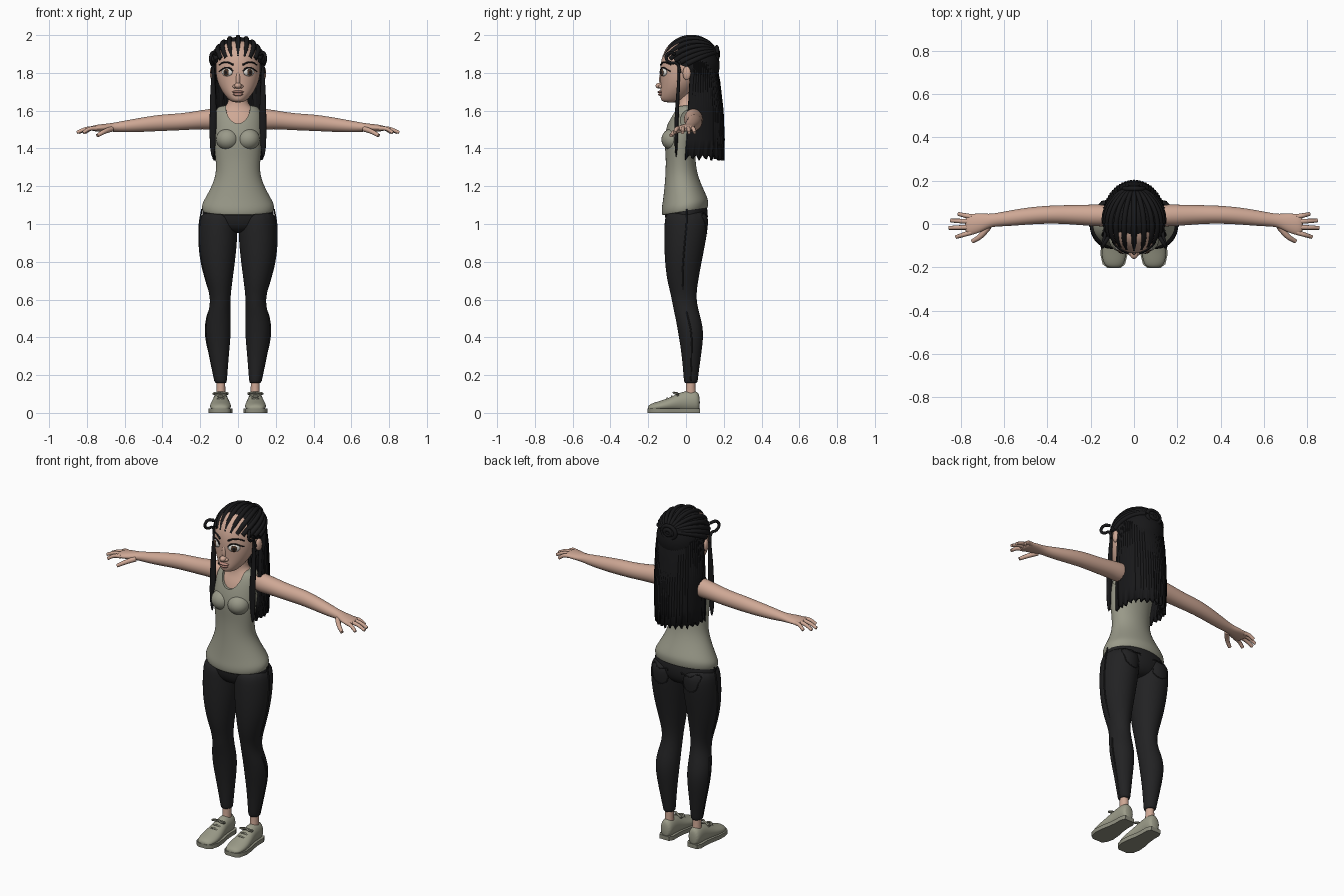
import bpy, bmesh
from math import sin, cos, pi, radians
from mathutils import Vector, Matrix

cube = bpy.data.objects.get("Cube")
if cube:
    bpy.data.objects.remove(cube, do_unlink=True)


def material(name, *rgb):
    m = bpy.data.materials.new(name)
    m.use_nodes = True
    m.diffuse_color = (*rgb, 1)
    m.node_tree.nodes["Principled BSDF"].inputs["Base Color"].default_value = (*rgb, 1)
    return m


skin = material("skin", .62, .39, .3)
lip = material("lip pink", .5, .26, .21)
white = material("eye white", .7, .68, .64)
brown = material("iris brown", .07, .035, .02)
black = material("hair black", .009, .009, .01)
cloth = material("shirt sage", .32, .32, .25)
denim = material("trouser charcoal", .016, .016, .017)
canvas = material("shoe sage", .33, .33, .25)
rubber = material("sole sage", .27, .27, .21)


def finish(name, bm, mat, mirror=False, subsurf=0):
    """Turn a bmesh into an object with optional mirror and smoothing."""
    bmesh.ops.recalc_face_normals(bm, faces=bm.faces)
    mesh = bpy.data.meshes.new(name)
    bm.to_mesh(mesh)
    bm.free()
    mesh.materials.append(mat)
    ob = bpy.data.objects.new(name, mesh)
    bpy.context.collection.objects.link(ob)
    if mirror:
        ob.modifiers.new("mirror", 'MIRROR').use_mirror_merge = False
    if subsurf:
        s = ob.modifiers.new("smooth", 'SUBSURF')
        s.levels = s.render_levels = subsurf
    return ob


def loft(name, rows, mat, axis='Z', mirror=False, n=16, tilt=None, subsurf=2):
    """Skin ellipses; each row is (position along axis, a0, a1, b0, b1)."""
    bm = bmesh.new()
    rings = []
    for t, a0, a1, b0, b1 in rows:
        ring = []
        for i in range(n):
            ang = 2 * pi * i / n
            a = (a0 + a1) / 2 + (a1 - a0) / 2 * cos(ang)
            b = (b0 + b1) / 2 + (b1 - b0) / 2 * sin(ang)
            p = {'Z': (a, b, t), 'X': (t, a, b), 'Y': (a, t, b)}[axis]
            if tilt:
                p = tilt(*p)
            ring.append(bm.verts.new(p))
        rings.append(ring)
    for low, high in zip(rings, rings[1:]):
        for i in range(n):
            j = (i + 1) % n
            bm.faces.new((low[i], low[j], high[j], high[i]))
    bm.faces.new(rings[0])
    bm.faces.new(rings[-1])
    return finish(name, bm, mat, mirror, subsurf)


def wide(rows):
    """Expand centred rows (z, half width, y0, y1)."""
    return [(z, -w, w, y0, y1) for z, w, y0, y1 in rows]


def ball(name, loc, rad, mat, mirror=False, yaw=0.0):
    bm = bmesh.new()
    m = Matrix.LocRotScale(Vector(loc), Matrix.Rotation(yaw, 3, 'Z').to_quaternion(), Vector(rad))
    bmesh.ops.create_uvsphere(bm, u_segments=24, v_segments=16, radius=1, matrix=m)
    return finish(name, bm, mat, mirror)


def tubes(name, paths, r, mat, mirror=True, tip=1.0):
    """Round strands along smooth paths, narrowing towards the tip."""
    cu = bpy.data.curves.new(name, 'CURVE')
    cu.dimensions = '3D'
    cu.bevel_depth, cu.bevel_resolution, cu.resolution_u = r, 3, 6
    cu.use_fill_caps = True
    for path in paths:
        for side in ((1, -1) if mirror else (1,)):
            sp = cu.splines.new('BEZIER')
            sp.bezier_points.add(len(path) - 1)
            for k, (bp, (x, y, z)) in enumerate(zip(sp.bezier_points, path)):
                bp.co = (x * side, y, z)
                bp.handle_left_type = bp.handle_right_type = 'AUTO'
                bp.radius = 1 + (tip - 1) * k / (len(path) - 1)
    cu.materials.append(mat)
    ob = bpy.data.objects.new(name, cu)
    bpy.context.collection.objects.link(ob)
    return ob


def probe(objects, side):
    """Return a function giving the y of the outermost surface at (x, z)."""
    bpy.context.view_layer.update()
    dg = bpy.context.evaluated_depsgraph_get()

    def hit(x, z):
        hits = [o.evaluated_get(dg).ray_cast((x, side, z), (0, -side, 0)) for o in objects]
        return max((h[1].y * side for h in hits if h[0]), default=.1) * side
    return hit


# Trousers: two legs and a pelvis
leg_rows = [
    (.155, .06, .123, -.01, .062), (.17, .058, .125, -.012, .062), (.3, .048, .152, -.022, .08),
    (.42, .036, .174, -.042, .097), (.5, .037, .168, -.056, .08), (.57, .04, .148, -.072, .06),
    (.63, .037, .152, -.082, .056), (.7, .028, .172, -.102, .066), (.8, .014, .197, -.114, .085),
    (.9, .003, .208, -.118, .105), (1, 0, .207, -.117, .122), (1.08, 0, .194, -.11, .118)]
legs = loft("trouser_legs", leg_rows, denim, mirror=True)
pelvis = loft("trouser_pelvis", wide([
    (.95, .08, -.06, .06), (.98, .16, -.1, .1), (1.03, .2, -.115, .117),
    (1.09, .188, -.115, .117), (1.13, .16, -.1, .1)]), denim)
tubes("side_seams", [[(x1 - .003, (y0 + y1) / 2, z) for z, x0, x1, y0, y1 in leg_rows[1:]]], .004, denim)
rear = probe([legs, pelvis], 1)
pocket = [(.045, 1.05), (.05, 1), (.06, .965), (.1, .95), (.14, .97), (.15, 1), (.155, 1.05), (.1, 1.04), (.045, 1.05)]
tubes("back_pockets", [[(x, rear(x, z), z) for x, z in pocket]], .003, denim)

# Ankles and shoes
loft("ankles", [(.05, .066, .118, -.01, .06), (.1, .066, .116, -.004, .054),
                (.13, .067, .115, 0, .05), (.2, .067, .115, 0, .05)], skin, mirror=True)
shoe_rows = [
    (-.203, .065, .118, .012, .035), (-.185, .045, .141, .005, .05), (-.14, .034, .151, .005, .063),
    (-.09, .038, .147, .005, .08), (-.04, .048, .137, .005, .105), (0, .052, .132, .005, .118),
    (.05, .052, .132, .005, .12), (.074, .065, .12, .008, .1)]
loft("shoe_uppers", shoe_rows, canvas, 'Y', True)
bm = bmesh.new()
outline = [(x0 - .004, y) for y, x0, *_ in shoe_rows] + [(r[2] + .004, r[0]) for r in reversed(shoe_rows)]
base = bm.faces.new([bm.verts.new((x, y, 0)) for x, y in outline])
top = bmesh.ops.extrude_face_region(bm, geom=[base])["geom"]
bmesh.ops.translate(bm, vec=(0, 0, .024), verts=[g for g in top if isinstance(g, bmesh.types.BMVert)])
finish("shoe_soles", bm, rubber, True)
laces = [[(.062, y + .008, z - .012), (.092, y, z), (.122, y + .008, z - .012)]
         for y, z in ((-.1, .078), (-.075, .088), (-.05, .102))]
bows = [[(.092, -.05, .106), (.092 + s * .03, -.065, .106), (.092 + s * .035, -.045, .1), (.092, -.05, .106)]
        for s in (1, -1)]
tubes("laces", laces + bows, .005, rubber)

# Neck, chest and arms
loft("neck_and_chest", wide([
    (1.4, .1, -.09, .04), (1.5, .115, -.088, .07), (1.56, .122, -.074, .078), (1.595, .105, -.054, .076),
    (1.625, .065, -.046, .064), (1.65, .051, -.046, .056), (1.7, .05, -.05, .06), (1.76, .05, -.05, .06)]), skin)
loft("arms", [
    (.05, .005, .075, 1.54, 1.605), (.12, -.013, .09, 1.495, 1.614), (.18, -.012, .091, 1.503, 1.606),
    (.3, -.001, .088, 1.495, 1.585), (.4, .002, .086, 1.492, 1.582), (.5, -.004, .076, 1.487, 1.566),
    (.6, -.012, .058, 1.484, 1.548), (.66, -.012, .046, 1.488, 1.536), (.7, -.036, .05, 1.489, 1.531),
    (.75, -.054, .048, 1.489, 1.526), (.78, -.05, .044, 1.493, 1.518)], skin, 'X', True)
fingers = [[(.75, y0, 1.507), ((.75 + x) / 2, (y0 + y1) / 2, 1.504), (x, y1, 1.484)]
           for x, y0, y1 in ((.81, .033, .046), (.845, .011, .016), (.853, -.014, -.018), (.82, -.038, -.06))]
tubes("fingers", fingers, .0125, skin, tip=.7)
tubes("thumbs", [[(.67, -.012, 1.503), (.71, -.058, 1.488), (.745, -.08, 1.468)]], .015, skin, tip=.65)


# Sleeveless shirt with a hem that rises at the back
def hem(x, y, z):
    return x, y, z + .16 * y * min(1, max(0, (1.25 - z) * 7))


shirt = loft("shirt", wide([
    (1.066, .18, -.118, .11), (1.064, .192, -.13, .118), (1.1, .198, -.133, .122), (1.13, .182, -.126, .114),
    (1.2, .142, -.116, .085), (1.27, .116, -.11, .06), (1.35, .122, -.108, .05), (1.42, .13, -.115, .055),
    (1.47, .134, -.115, .07), (1.53, .132, -.1, .085), (1.58, .132, -.08, .09), (1.615, .112, -.062, .088),
    (1.63, .09, -.05, .08)]), cloth, tilt=hem)
for name, loc, rad, both in (("neck_cutter", (0, -.06, 1.63), (.066, .18, .1), False),
                             ("armhole_cutter", (.155, .035, 1.565), (.05, .09, .085), True)):
    cutter = ball(name, loc, rad, cloth, both)
    cutter.hide_render = True
    cutter.hide_set(True)
    cut = shirt.modifiers.new(name, 'BOOLEAN')
    cut.operation, cut.solver, cut.object = 'DIFFERENCE', 'EXACT', cutter
ball("shirt_bust", (.054, -.07, 1.448), (.062, .06, .058), cloth, True)

# Head, nose, lips and ears
head = loft("head", wide([
    (1.643, .028, -.118, -.04), (1.658, .05, -.136, 0), (1.69, .078, -.137, .03), (1.73, .102, -.135, .06),
    (1.78, .118, -.137, .09), (1.84, .121, -.138, .11), (1.9, .116, -.126, .12), (1.95, .085, -.09, .09),
    (1.975, .04, -.04, .05)]), skin, n=20)
ball("nose_tip", (0, -.138, 1.732), (.019, .023, .016), skin)
ball("nose_bridge", (0, -.126, 1.765), (.013, .016, .045), skin)
ball("nostrils", (.017, -.132, 1.728), (.011, .014, .01), skin, True)
ball("upper_lip", (0, -.132, 1.699), (.031, .018, .008), lip)
ball("lower_lip", (0, -.13, 1.686), (.026, .018, .009), lip)
ball("ears", (.135, .004, 1.798), (.014, .022, .036), skin, True, radians(-15))

# Eyes, lashes and brows placed on the face
face = probe([head], -1)
yaw = radians(31)
look = Vector((sin(yaw), -cos(yaw), 0))
eye = Vector((.058, face(.058, 1.803), 1.803))
for name, out, rad, mat in (("eyeballs", 0, (.033, .012, .021), white), ("irises", .009, (.017, .006, .018), brown),
                            ("pupils", .0125, (.009, .004, .01), black)):
    ball(name, eye + look * out, rad, mat, True, yaw)
for name, r, arc in (("lashes", .0045, ((.027, 1.808), (.042, 1.824), (.064, 1.828), (.088, 1.816), (.1, 1.808))),
                     ("eyebrows", .005, ((.025, 1.843), (.055, 1.856), (.08, 1.854), (.1, 1.842)))):
    tubes(name, [[(x, face(x, z) - .003, z) for x, z in arc]], r, black, tip=.6)

# Hair cap: ellipsoid cut along the hairline and behind the ears
centre, size = Vector((0, .03, 1.84)), Vector((.136, .148, .15))
bm = bmesh.new()
bmesh.ops.create_uvsphere(bm, u_segments=40, v_segments=24, radius=1,
                          matrix=Matrix.LocRotScale(centre, None, size))
slope = Vector((0, .45, 1))
hairline = Vector((0, 0, 1.83))
for point, normal in ((hairline, slope), (Vector((0, .022, 0)), Vector((0, 1, 0)))):
    bmesh.ops.bisect_plane(bm, geom=bm.verts[:] + bm.edges[:] + bm.faces[:], plane_co=point, plane_no=normal)
bare = [f for f in bm.faces if f.calc_center_median().y < .022
        and (f.calc_center_median() - hairline).dot(slope) < 0]
bmesh.ops.delete(bm, geom=bare, context='FACES')
finish("hair_cap", bm, black)

# Swept-back strands gathered into a small knot
strands = []
for i in range(-6, 7):
    a = i / 6 * 1.4
    start = Vector((sin(a), -cos(a), .3 * cos(a))).normalized()
    end = Vector((i * .03, .88, .45)).normalized()
    strands.append([centre + size * start.slerp(end, k / 7) for k in range(8)])
tubes("swept_strands", strands, .0145, black, mirror=False, tip=.7)
ball("hair_knot", (0, .15, 1.9), (.055, .028, .04), black)
coils = [[(r * cos(t * pi / 4), .172 - r * .2, 1.9 + r * .8 * sin(t * pi / 4)) for t in range(9)] for r in (.02, .045)]
tubes("knot_coils", coils, .011, black, mirror=False)

# Long rippled hair down the back with a ragged end
bm = bmesh.new()
cols, grid = 72, []
back_rows = [(1.92, .115, .09), (1.85, .137, .117), (1.75, .142, .135), (1.6, .143, .152), (1.45, .139, .158),
             (1.335, .133, .157)]
for k, (z, rx, ry) in enumerate(back_rows):
    spread = radians(92 + k * 3)
    line = []
    for i in range(cols + 1):
        a = spread * (2 * i / cols - 1)
        bump = 1 + .014 * (-1) ** i
        jag = .03 * abs(sin(i * .7)) if k == len(back_rows) - 1 else 0
        line.append(bm.verts.new((rx * bump * sin(a), .045 + ry * bump * cos(a), z + jag)))
    grid.append(line)
for up, low in zip(grid, grid[1:]):
    for i in range(cols):
        bm.faces.new((up[i], up[i + 1], low[i + 1], low[i]))
long_hair = finish("long_back_hair", bm, black)
if long_hair.data.polygons[cols // 2].normal.y < 0:
    long_hair.data.flip_normals()
thick = long_hair.modifiers.new("thickness", 'SOLIDIFY')
thick.thickness, thick.offset = .02, -1

# Temple loops and the locks hanging in front of the shoulders
tubes("temple_loops", [[(.118, -.06, 1.9), (.137, -.09, 1.905), (.145, -.105, 1.88), (.142, -.085, 1.855),
                        (.134, -.05, 1.85), (.138, -.03, 1.8)]], .009, black, tip=.8)
loft("front_locks", [
    (1.86, .122, .134, -.045, -.03), (1.76, .122, .144, -.045, -.03), (1.66, .114, .15, -.056, -.034),
    (1.5, .11, .152, -.064, -.04), (1.4, .12, .15, -.06, -.044), (1.35, .13, .138, -.055, -.05)],
    black, mirror=True, n=10)

# Smooth shading that keeps hard edges
bpy.ops.object.select_all(action='DESELECT')
for ob in bpy.context.collection.objects:
    if ob.type == 'MESH' and not ob.hide_render:
        ob.select_set(True)
        bpy.context.view_layer.objects.active = ob
bpy.ops.object.shade_smooth_by_angle(angle=radians(60))
